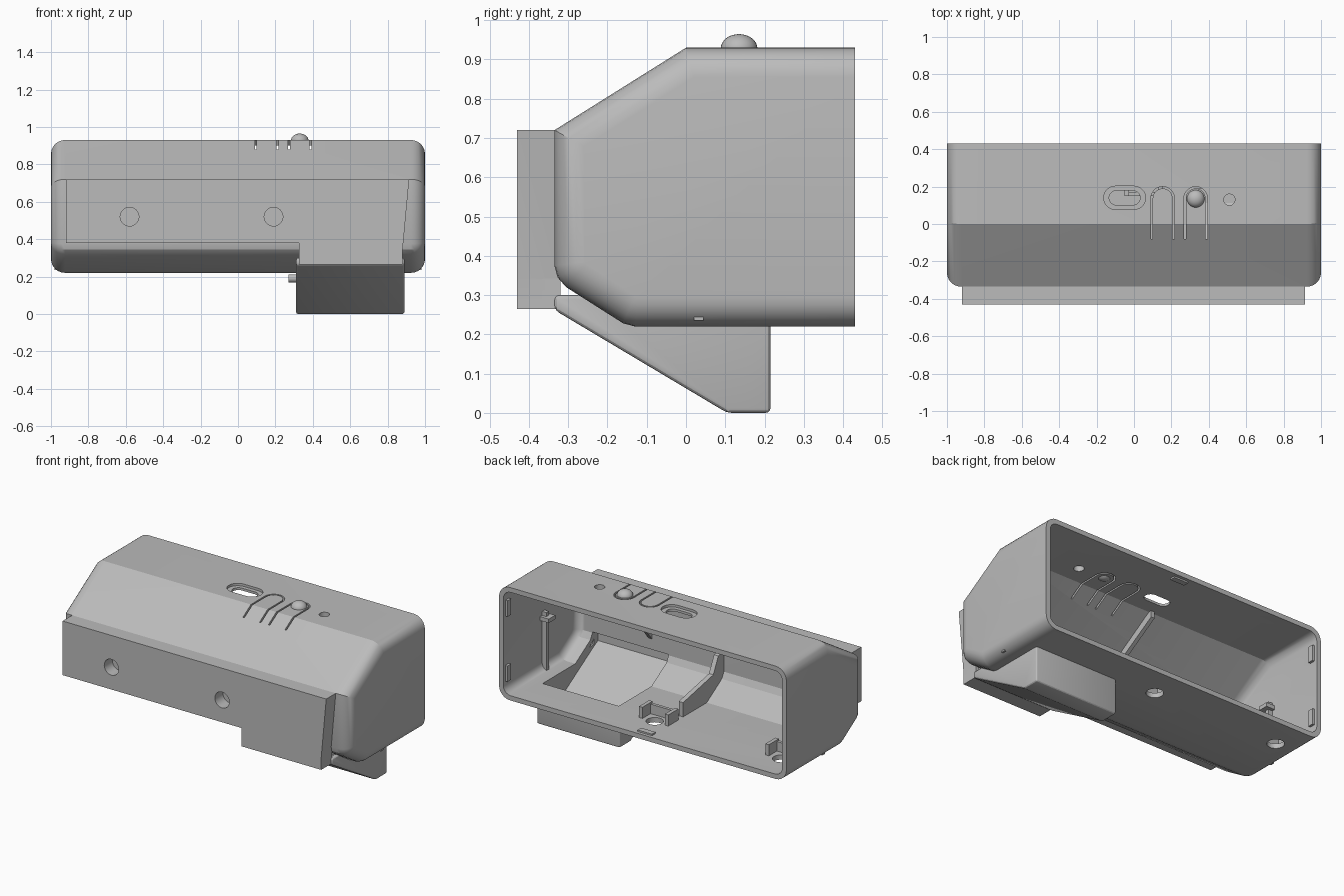
import bpy, bmesh, math

cube = bpy.data.objects.get("Cube")
if cube:
    bpy.data.objects.remove(cube, do_unlink=True)

grey = bpy.data.materials.new("plain_grey")
grey.use_nodes = True
grey.diffuse_color = (0.5, 0.5, 0.5, 1)
grey.node_tree.nodes["Principled BSDF"].inputs["Base Color"].default_value = (0.5, 0.5, 0.5, 1)


def finish(name, bm):
    bmesh.ops.recalc_face_normals(bm, faces=bm.faces)
    mesh = bpy.data.meshes.new(name)
    bm.to_mesh(mesh)
    bm.free()
    mesh.materials.append(grey)
    obj = bpy.data.objects.new(name, mesh)
    bpy.context.collection.objects.link(obj)
    return obj


def prism(name, pts, axis, lo, hi, bevel=0, segs=3, pick=None):
    """Extrude a 2D outline along an axis; the outline uses the other two axes in order."""
    def place(p, d):
        v = list(p)
        v.insert("xyz".index(axis), d)
        return v
    bm = bmesh.new()
    rings = [[bm.verts.new(place(p, d)) for p in pts] for d in (lo, hi)]
    for r in rings:
        bm.faces.new(r)
    n = len(pts)
    for i in range(n):
        j = (i + 1) % n
        bm.faces.new((rings[0][i], rings[0][j], rings[1][j], rings[1][i]))
    if bevel:
        edges = [e for e in bm.edges if pick is None or pick(e)]
        bmesh.ops.bevel(bm, geom=edges, offset=bevel, segments=segs, profile=0.5,
                        affect='EDGES', clamp_overlap=True)
    return finish(name, bm)


def box(name, x, y, z):
    return prism(name, [(x[0], y[0]), (x[1], y[0]), (x[1], y[1]), (x[0], y[1])], 'z', *z)


def arc(cx, cy, r, a0, a1, n=14):
    return [(cx + r * math.cos(math.radians(a0 + (a1 - a0) * i / n)),
             cy + r * math.sin(math.radians(a0 + (a1 - a0) * i / n))) for i in range(n + 1)]


def disc(cx, cy, r):
    return arc(cx, cy, r, 0, 360, 32)[:-1]


def stadium(cx, cy, half, r):
    return arc(cx + half, cy, r, -90, 90) + arc(cx - half, cy, r, 90, 270)


def boolean(target, tool, op):
    m = target.modifiers.new("bool", 'BOOLEAN')
    m.operation, m.object, m.solver = op, tool, 'EXACT'
    bpy.ops.object.select_all(action='DESELECT')
    bpy.context.view_layer.objects.active = target
    target.select_set(True)
    bpy.ops.object.modifier_apply(modifier=m.name)
    bpy.data.objects.remove(tool, do_unlink=True)


def cut(tool):
    boolean(housing, tool, 'DIFFERENCE')


def cap_edge(back):
    """Picks outline edges of the two ends, except at the open back."""
    def pick(e):
        a, b = (v.co for v in e.verts)
        return abs(a.x - b.x) < 1e-4 and not (a.y > back - 1e-3 and b.y > back - 1e-3)
    return pick


# Housing: extruded side outline with rounded ends
outer = [(0.43, 0.93), (0, 0.93), (-0.335, 0.72), (-0.335, 0.375), (-0.327, 0.345),
         (-0.305, 0.32), (-0.16, 0.228), (-0.13, 0.22), (0.43, 0.22)]
housing = prism("housing", outer, 'x', -1, 1, 0.075, 6, cap_edge(0.43))

# Mounting plate on the front, with its stepped lower edge
plate = [(-0.92, 0.38), (-0.92, 0.72), (0.915, 0.72), (0.88, 0.34), (0.88, 0.265),
         (0.325, 0.265), (0.325, 0.38)]
boolean(housing, prism("front_plate", plate, 'y', -0.43, -0.32), 'UNION')

# Lower compartment
pod = [(-0.335, 0.30), (-0.335, 0.262), (0.105, 0.0), (0.215, 0.0), (0.215, 0.30)]
boolean(housing, prism("lower_pod", pod, 'x', 0.31, 0.89, 0.012), 'UNION')

# Hollow interior, open at the back
inner = [(0.6, 0.9), (0.01, 0.9), (-0.305, 0.703), (-0.305, 0.38), (-0.285, 0.342),
         (-0.135, 0.25), (0.6, 0.25)]
cut(prism("hollow", inner, 'x', -0.97, 0.97, 0.05, 5, cap_edge(0.6)))
pod_hollow = [(0.19, 0.32), (0.19, 0.03), (0.113, 0.03), (-0.31, 0.283), (-0.36, 0.31),
              (-0.36, 0.385), (-0.25, 0.385)]
cut(prism("pod_hollow", pod_hollow, 'x', 0.335, 0.865))

# Blind screw holes in the plate, through holes in the floor and the roof
for x in (-0.58, 0.19):
    cut(prism("screw_hole", disc(x, 0.52, 0.05), 'y', -0.5, -0.35))
for x in (-0.83, 0.05):
    cut(prism("floor_hole", disc(x, 0.24, 0.05), 'z', 0.15, 0.3))
cut(prism("light_hole", disc(0.51, 0.13, 0.03), 'z', 0.8, 1.1))
cut(prism("switch_recess", stadium(-0.05, 0.14, 0.05, 0.062), 'z', 0.915, 1.1))
cut(prism("switch_slot", stadium(-0.05, 0.14, 0.045, 0.038), 'z', 0.8, 1.1))

# U-shaped gaps that free the two push tongues
for x in (0.153, 0.33):
    gap = ([(x + 0.063, -0.08)] + arc(x, 0.137, 0.063, 0, 180) + [(x - 0.063, -0.08)]
           + [(x - 0.053, -0.08)] + arc(x, 0.137, 0.053, 180, 0) + [(x + 0.053, -0.08)])
    cut(prism("tongue_gap", gap, 'z', 0.7, 1.1))

# Round button on one tongue
bm = bmesh.new()
bmesh.ops.create_uvsphere(bm, u_segments=28, v_segments=16, radius=0.047)
for v in bm.verts:
    v.co.z = v.co.z * 0.8 + 0.927
    v.co.x += 0.33
    v.co.y += 0.135
finish("button_dome", bm)

# Cable stub beside the pod
prism("cable_stub", disc(0.1, 0.19, 0.022), 'x', 0.27, 0.32)

# Inner ribs and gussets
prism("floor_rib", [(0.1, 0.24), (0.1, 0.34), (-0.2, 0.4), (-0.25, 0.5), (-0.32, 0.52),
                    (-0.32, 0.37), (-0.14, 0.24)], 'x', -0.05, -0.02)
prism("roof_gusset", [(-0.26, 0.745), (0.03, 0.91), (0.03, 0.86), (-0.2, 0.72)], 'x', -0.125, -0.1)
prism("wall_gusset", [(-0.315, 0.44), (-0.315, 0.54), (-0.24, 0.53)], 'x', 0.45, 0.475)

# Guides and snap tabs on both ends
for s, side in ((-1, "right"), (1, "left")):
    def span(a, b):
        return sorted((s * a, s * b))
    box(side + "_guide", span(0.94, 0.98), (0.02, 0.045), (0.235, 0.62))
    box(side + "_guide_tab", span(0.91, 0.98), (0.0, 0.065), (0.57, 0.595))
    for z in (0.37, 0.78):
        box(side + "_snap_tab", span(0.955, 0.98), (0.375, 0.41), (z - 0.05, z + 0.05))
for z in (0.24, 0.89):
    box("centre_snap_tab", (-0.05, 0.05), (0.375, 0.41), (z, z + 0.02))

# Brackets around the floor holes
for x in (-0.83, 0.05):
    box("bracket_wall", (x - 0.1, x + 0.1), (0.15, 0.17), (0.24, 0.31))
    for s in (-1, 1):
        box("bracket_post", (x + s * 0.09 - 0.012, x + s * 0.09 + 0.012), (0.15, 0.25), (0.24, 0.32))

# Smooth rounded parts, keep edges sharp
for obj in bpy.context.scene.objects:
    if obj.type == 'MESH':
        bpy.ops.object.select_all(action='DESELECT')
        obj.select_set(True)
        bpy.context.view_layer.objects.active = obj
        bpy.ops.object.shade_smooth_by_angle(angle=math.radians(25))
